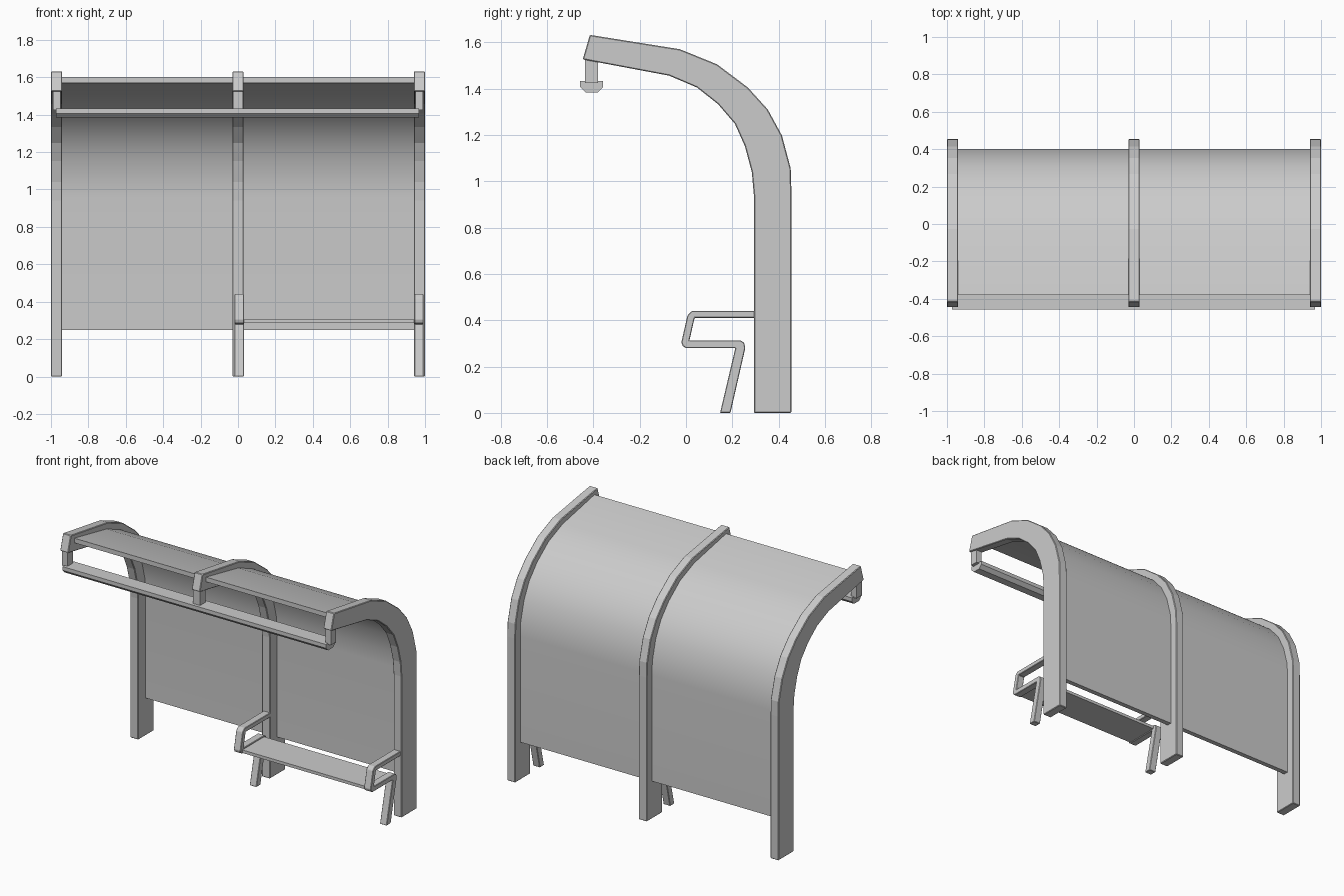
import bpy, bmesh

if "Cube" in bpy.data.objects:
    bpy.data.objects.remove(bpy.data.objects["Cube"])


def extrude_profile(name, pts, x0, x1, bevel=0.0, smooth=False):
    """Closed (y, z) profile extruded along x."""
    bm = bmesh.new()
    face = bm.faces.new([bm.verts.new((x0, y, z)) for y, z in pts])
    ext = bmesh.ops.extrude_face_region(bm, geom=[face], use_keep_orig=True)
    for v in ext["geom"]:
        if isinstance(v, bmesh.types.BMVert):
            v.co.x = x1
    bmesh.ops.recalc_face_normals(bm, faces=bm.faces)
    mesh = bpy.data.meshes.new(name)
    bm.to_mesh(mesh)
    bm.free()
    obj = bpy.data.objects.new(name, mesh)
    bpy.context.collection.objects.link(obj)
    if bevel:
        mod = obj.modifiers.new("edge_chamfer", "BEVEL")
        mod.width, mod.segments, mod.limit_method = bevel, 1, "ANGLE"
    if smooth:
        bpy.ops.object.select_all(action="DESELECT")
        obj.select_set(True)
        bpy.context.view_layer.objects.active = obj
        bpy.ops.object.shade_smooth_by_angle(angle=0.6)
    return obj


def lerp(a, b, t):
    return (a[0] + (b[0] - a[0]) * t, a[1] + (b[1] - a[1]) * t)


# Curve of the ribs, outer and inner side, bottom to tip
outer = [(0.455, 0.96), (0.452, 1.056), (0.414, 1.198), (0.353, 1.31),
         (0.267, 1.405), (0.134, 1.505), (-0.026, 1.57), (-0.415, 1.632)]
inner = [(0.293, 0.94), (0.284, 1.04), (0.254, 1.152), (0.211, 1.248),
         (0.138, 1.333), (0.047, 1.405), (-0.073, 1.456), (-0.446, 1.526)]

# Three arched ribs
rib = [(0.455, 0)] + outer + inner[::-1] + [(0.293, 0)]
for name, x in (("left_rib", -0.97), ("middle_rib", 0), ("right_rib", 0.97)):
    extrude_profile(name, rib, x - 0.03, x + 0.03, bevel=0.004)


# Curved panels between the ribs
def panel_line(t, t_tip):
    line = [lerp(o, i, t) for o, i in zip(outer[:-1], inner[:-1])]
    tip = lerp(outer[-1], inner[-1], t_tip)
    cut = (line[-1][0] + 0.38) / (line[-1][0] - tip[0])
    return [(line[0][0], 0.25)] + line + [lerp(line[-1], tip, cut)]


panel = panel_line(0.33, 0.22) + panel_line(0.53, 0.5)[::-1]
extrude_profile("left_panel", panel, -0.945, -0.025, smooth=True)
extrude_profile("right_panel", panel, 0.025, 0.945, smooth=True)

# Light bar in two halves, hung from posts
bar = [(-0.457, 1.432), (-0.457, 1.407), (-0.433, 1.384),
       (-0.381, 1.384), (-0.358, 1.407), (-0.358, 1.432)]
extrude_profile("left_light_bar", bar, -0.972, 0)
extrude_profile("right_light_bar", bar, 0, 0.968)
post = [(-0.436, 1.425), (-0.38, 1.425), (-0.38, 1.53), (-0.436, 1.54)]
for name, x, w in (("left_post", -0.97, 0.02), ("middle_post", 0, 0.026),
                   ("right_post", 0.97, 0.02)):
    extrude_profile(name, post, x - w, x + w)

# Bench frames: leg, seat support and armrest in one bent bar
frame = [(0.147, 0), (0.213, 0.28), (0.0, 0.28), (-0.014, 0.288),
         (-0.02, 0.305), (0.006, 0.42), (0.025, 0.44), (0.3, 0.44),
         (0.3, 0.41), (0.037, 0.41), (0.015, 0.313), (0.235, 0.313),
         (0.251, 0.303), (0.256, 0.28), (0.192, 0)]
for name, x in (("middle_bench_frame", 0.007), ("right_bench_frame", 0.967)):
    extrude_profile(name, frame, x - 0.025, x + 0.025, bevel=0.003)

# Bench seat board
seat = [(0.0, 0.285), (0.23, 0.285), (0.23, 0.305), (0.0, 0.305)]
extrude_profile("seat", seat, 0.02, 0.955)
